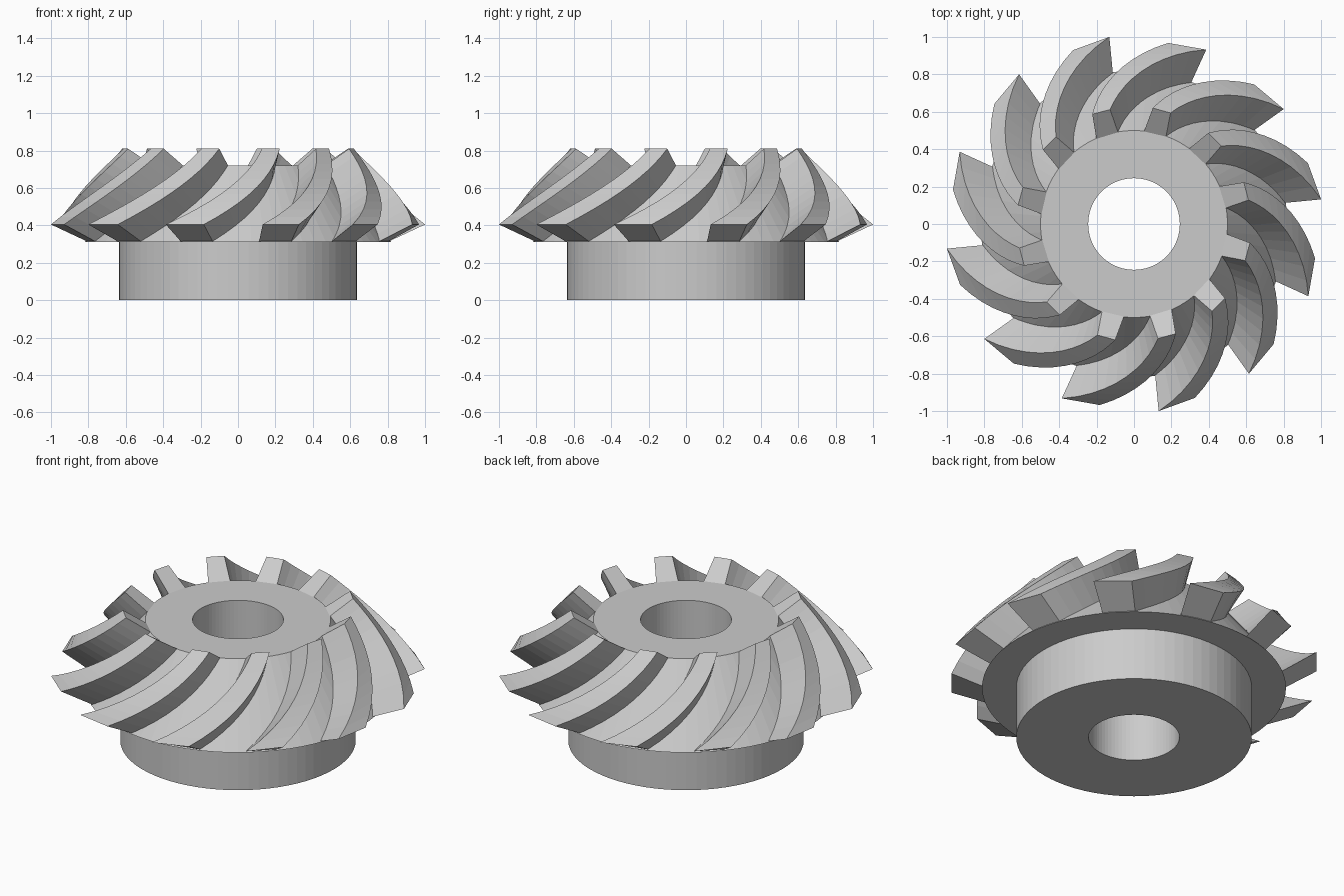
import bpy, bmesh
from math import cos, sin, radians, pi

if "Cube" in bpy.data.objects:
    bpy.data.objects.remove(bpy.data.objects["Cube"])

TEETH, SEGS, STEPS = 12, 72, 10


def finish(name, bm):
    bmesh.ops.recalc_face_normals(bm, faces=bm.faces)
    mesh = bpy.data.meshes.new(name)
    bm.to_mesh(mesh)
    bm.free()
    ob = bpy.data.objects.new(name, mesh)
    bpy.context.collection.objects.link(ob)
    return ob


def polar(r, deg, z):
    return (r * cos(radians(deg)), r * sin(radians(deg)), z)


def lerp(a, b, t):
    return a + (b - a) * t


def loft(bm, rings, cyclic):
    n = len(rings[0])
    for i in range(len(rings) if cyclic else len(rings) - 1):
        a, b = rings[i], rings[(i + 1) % len(rings)]
        for k in range(n):
            bm.faces.new((a[k], a[(k + 1) % n], b[(k + 1) % n], b[k]))


# gear body: hub, root cone and bore as one turned profile
profile = [(.245, 0), (.635, 0), (.635, .31), (.82, .31), (.5, .72), (.245, .72)]
bm = bmesh.new()
rings = [[bm.verts.new(polar(r, 360 * s / SEGS, z)) for r, z in profile]
         for s in range(SEGS)]
loft(bm, rings, True)
finish("gear_body", bm)

# spiral teeth: sections swept up the cone while turning
bm = bmesh.new()
for i in range(TEETH):
    base = i * 360 / TEETH
    rings = []
    for s in range(STEPS + 1):
        t = s / STEPS
        f = 1.3 * t - .3 * t * t
        tip_z, root_z = lerp(.405, .81, t), lerp(.311, .716, t)
        root_r = lerp(.808, .492, t)
        corners = [
            (root_r, lerp(8, 39.8, f), root_z),
            (lerp(1.009, .625, t), lerp(7.5, 41.8, f), tip_z),
            (lerp(.985, .628, t), lerp(19.3, 50.8, f), tip_z),
            (root_r, lerp(20.5, 54, f), root_z),
        ]
        rings.append([bm.verts.new(polar(r, base + a, z)) for r, a, z in corners])
    loft(bm, rings, False)
    bm.faces.new(rings[0])
    bm.faces.new(rings[-1])
finish("spiral_teeth", bm)
